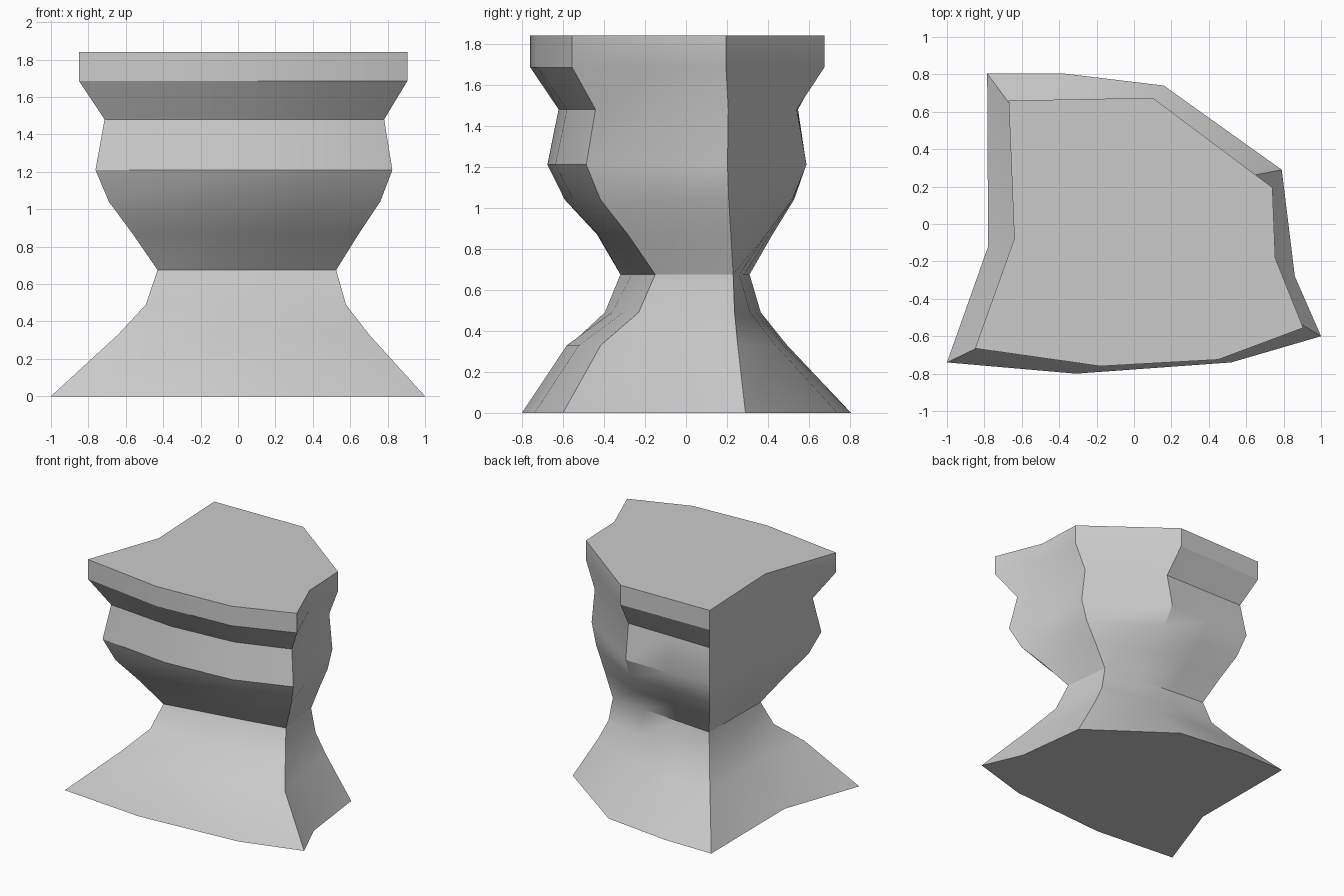
import bpy, bmesh, math

if "Cube" in bpy.data.objects:
    bpy.data.objects.remove(bpy.data.objects["Cube"])

# Matching ten-point outlines, anticlockwise from the front left corner
BASE = [(-1, -.74), (-.31, -.80), (.52, -.74), (1, -.60), (.86, -.28),
        (.79, .29), (.16, .74), (-.38, .805), (-.785, .805), (-.78, -.12)]
WAIST = [(-.43, -.32), (-.11, -.265), (.21, -.21), (.525, -.15), (.50, .04),
         (.48, .23), (.18, .26), (-.12, .285), (-.42, .31), (-.425, 0)]
TOP = [(-.85, -.665), (-.18, -.76), (.45, -.725), (.905, -.555), (.755, -.18),
       (.74, .195), (.10, .675), (-.28, .667), (-.67, .66), (-.64, -.08)]

# How strongly each point follows the separate front flare
FRONT = [1, 1, 1, 1, .5, 0, 0, 0, 0, .5]

# Levels: outline, height, flare away from the waist, flare of the front side
LEVELS = [(BASE, 0, 1, 1), (BASE, .33, .37, .59), (BASE, .49, .11, .18),
          (WAIST, .675, 0, 0),
          (TOP, .87, .32, .33), (TOP, 1.04, .62, .66), (TOP, 1.21, .79, .83),
          (TOP, 1.48, .675, .72), (TOP, 1.685, 1, 1), (TOP, 1.84, 1, 1)]


def ring(bm, outline, z, t, tf):
    verts = []
    for (wx, wy), (ox, oy), w in zip(WAIST, outline, FRONT):
        ty = t + (tf - t) * w
        verts.append(bm.verts.new((wx + (ox - wx) * t, wy + (oy - wy) * ty, z)))
    return verts


# Waisted pedestal body, lofted through the levels
bm = bmesh.new()
rings = [ring(bm, *level) for level in LEVELS]
n = len(WAIST)
for a, b in zip(rings, rings[1:]):
    for i in range(n):
        j = (i + 1) % n
        bm.faces.new((a[i], a[j], b[j], b[i]))

# Flat underside and top
bm.faces.new(rings[0][::-1])
bm.faces.new(rings[-1])
bm.normal_update()
mesh = bpy.data.meshes.new("pedestal")
bm.to_mesh(mesh)
bm.free()
pedestal = bpy.data.objects.new("pedestal", mesh)
bpy.context.collection.objects.link(pedestal)

# Soft shading with sharp corners
bpy.context.view_layer.objects.active = pedestal
pedestal.select_set(True)
bpy.ops.object.shade_smooth_by_angle(angle=math.radians(30))
